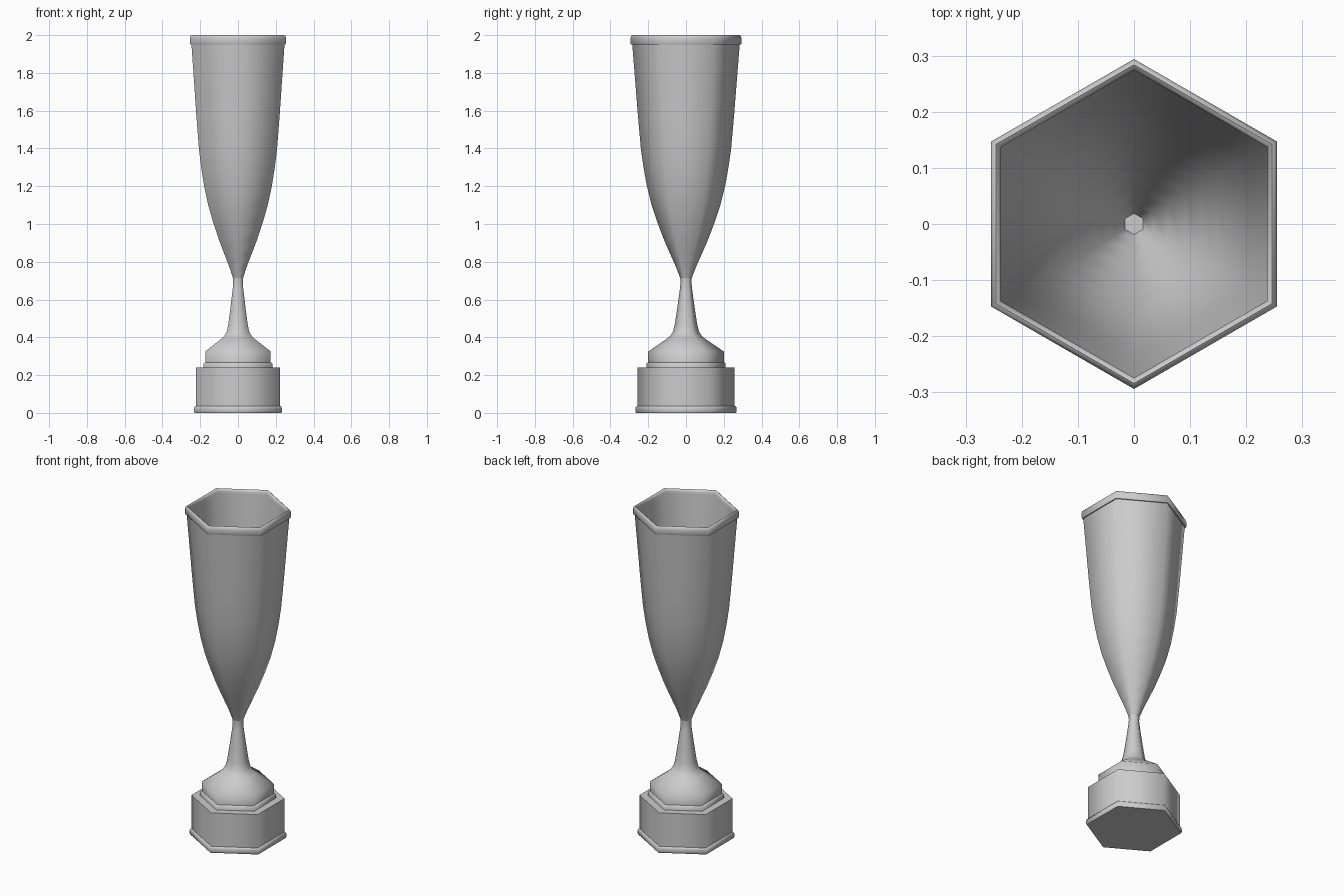
import bpy, bmesh, math

if "Cube" in bpy.data.objects:
    bpy.data.objects.remove(bpy.data.objects["Cube"])

SIDES = 6


def lathe(name, profile, closed=False):
    """Turn a (corner radius, z) profile into a six-sided part, corners on +-y."""
    bm = bmesh.new()
    rings = []
    for r, z in profile:
        ring = []
        for i in range(SIDES):
            a = math.pi / 2 + i * math.tau / SIDES
            ring.append(bm.verts.new((r * math.cos(a), r * math.sin(a), z)))
        rings.append(ring)
    pairs = list(zip(rings, rings[1:]))
    if closed:
        pairs.append((rings[-1], rings[0]))
    for low, high in pairs:
        for i in range(SIDES):
            j = (i + 1) % SIDES
            bm.faces.new((low[i], low[j], high[j], high[i]))
    if not closed:
        bm.faces.new(rings[0][::-1])
        bm.faces.new(rings[-1])
    bmesh.ops.recalc_face_normals(bm, faces=bm.faces)
    mesh = bpy.data.meshes.new(name)
    bm.to_mesh(mesh)
    bm.free()
    obj = bpy.data.objects.new(name, mesh)
    bpy.context.collection.objects.link(obj)
    bpy.ops.object.select_all(action='DESELECT')
    obj.select_set(True)
    bpy.context.view_layer.objects.active = obj
    # the 60 degree corners stay soft, ledges stay crisp
    bpy.ops.object.shade_smooth_by_angle(angle=math.radians(62))
    return obj


# base: foot moulding, block and stepped plinth
lathe("foot", [(0.265, 0), (0.268, 0.006), (0.268, 0.026), (0.264, 0.034), (0.255, 0.038)])
lathe("base_block", [(0.258, 0.03), (0.258, 0.24)])
lathe("plinth_step", [(0.21, 0.235), (0.21, 0.262), (0.2, 0.268)])

# plinth slope flowing into the stem
lathe("stem", [(0.2, 0.26), (0.2, 0.325), (0.105, 0.39), (0.083, 0.408), (0.069, 0.43),
               (0.06, 0.465), (0.05, 0.53), (0.04, 0.6), (0.032, 0.66), (0.029, 0.69),
               (0.031, 0.72)])

# hollow cup: outer wall up, inner wall back down
outer = [(0.031, 0.715), (0.052, 0.77), (0.083, 0.84), (0.118, 0.92), (0.152, 1.01),
         (0.182, 1.1), (0.207, 1.2), (0.225, 1.3), (0.239, 1.4), (0.255, 1.58),
         (0.27, 1.77), (0.286, 1.97)]
inner = [(r - 0.012, z + 0.006) for r, z in reversed(outer)]
lathe("cup", outer + inner)

# rounded rim
lathe("rim", [(0.274, 1.95), (0.291, 1.95), (0.294, 1.958), (0.294, 1.983), (0.29, 1.996),
              (0.284, 2.0), (0.278, 1.996), (0.274, 1.985)], closed=True)
